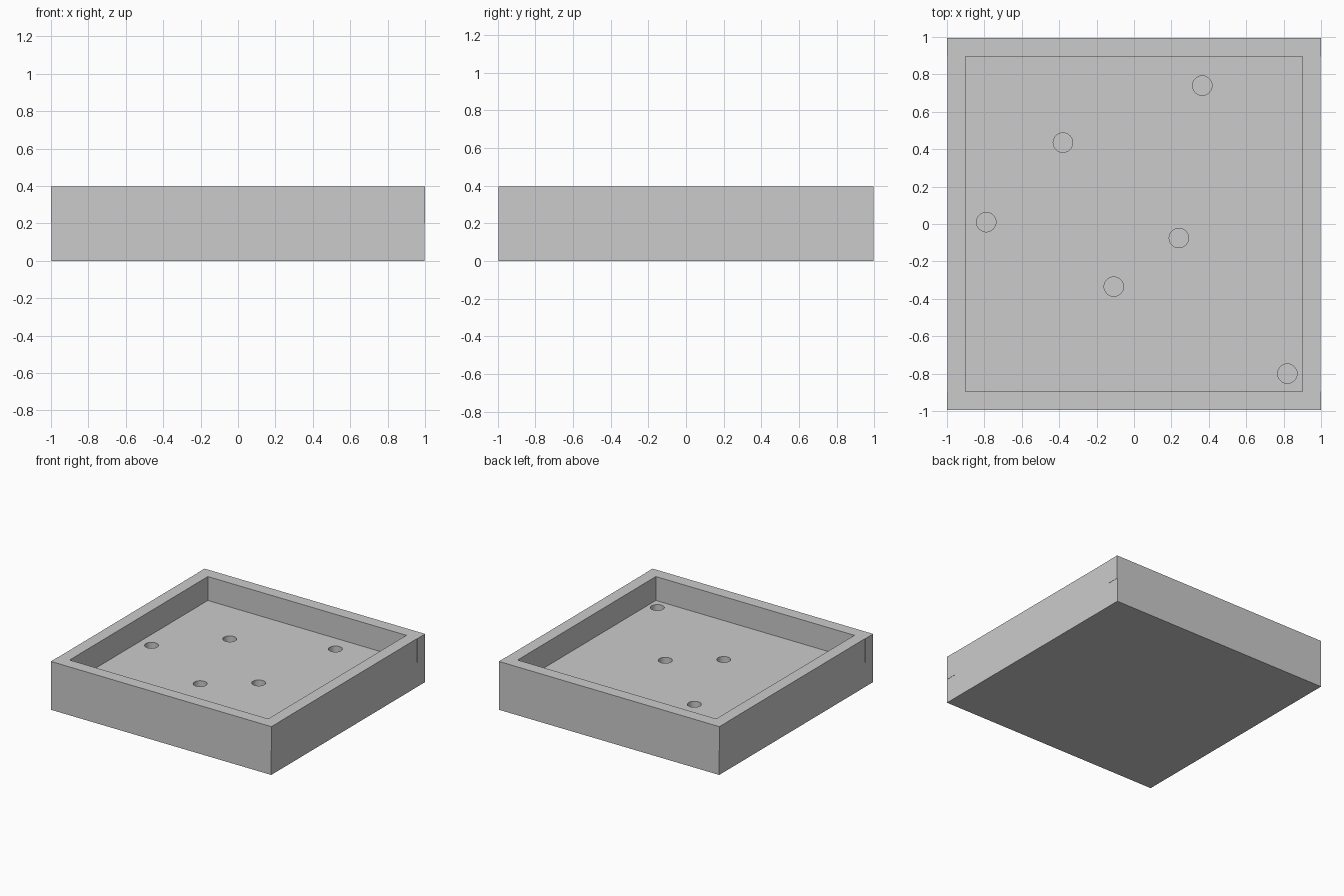
import bpy

if "Cube" in bpy.data.objects:
    bpy.data.objects.remove(bpy.data.objects["Cube"])

HX, HY = 1.0, 0.995      # outer half sizes
WALL = 0.1               # wall thickness
FLOOR, TOP = 0.2, 0.396  # floor level and rim level
INSET = 0.002            # side walls sit just inside the end walls


def box(name, x0, x1, y0, y1, z0, z1):
    bpy.ops.mesh.primitive_cube_add(
        size=1, location=((x0 + x1) / 2, (y0 + y1) / 2, (z0 + z1) / 2))
    ob = bpy.context.object
    ob.name = name
    ob.scale = (x1 - x0, y1 - y0, z1 - z0)
    bpy.ops.object.transform_apply(location=False, rotation=False, scale=True)
    return ob


# Thick base of the tray
base = box("base", -HX + INSET, HX - INSET, -HY, HY, 0, FLOOR)

# Round blind holes sunk into the floor
holes = [(0.365, 0.74), (-0.38, 0.435), (-0.79, 0.01),
         (0.24, -0.075), (-0.108, -0.335), (0.82, -0.80)]
for i, (x, y) in enumerate(holes):
    bpy.ops.mesh.primitive_cylinder_add(
        vertices=32, radius=0.052, depth=0.2, location=(x, y, FLOOR))
    cutter = bpy.context.object
    cutter.name = f"hole_cutter_{i + 1}"
    cutter.hide_render = True
    cutter.display_type = 'WIRE'
    mod = base.modifiers.new(f"hole_{i + 1}", 'BOOLEAN')
    mod.operation = 'DIFFERENCE'
    mod.solver = 'EXACT'
    mod.object = cutter

# Front and back walls run the full width
box("front_wall", -HX, HX, -HY, -HY + WALL, FLOOR, TOP)
box("back_wall", -HX, HX, HY - WALL, HY, FLOOR, TOP)

# Side walls fit between them
yi = HY - WALL
box("left_wall", -HX + INSET, -HX + WALL, -yi, yi, FLOOR, TOP)
box("right_wall", HX - WALL, HX - INSET, -yi, yi, FLOOR, TOP)
